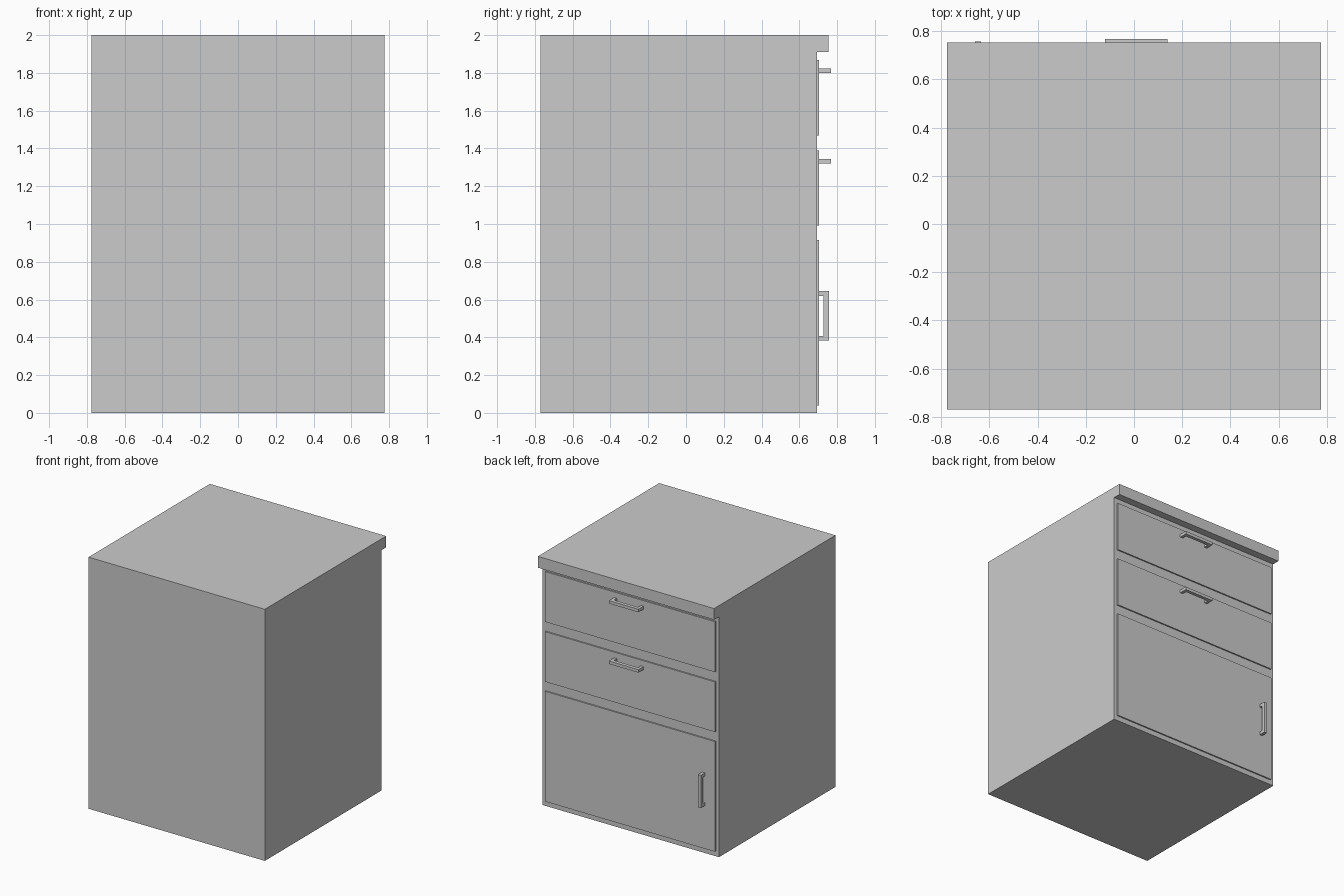
import bpy, bmesh
from mathutils import Vector

if "Cube" in bpy.data.objects:
    bpy.data.objects.remove(bpy.data.objects["Cube"])


def extrude(name, profile, step):
    """Extrude a closed planar profile along a vector."""
    bm = bmesh.new()
    face = bm.faces.new([bm.verts.new(p) for p in profile])
    res = bmesh.ops.extrude_face_region(bm, geom=[face])
    moved = [v for v in res["geom"] if isinstance(v, bmesh.types.BMVert)]
    bmesh.ops.translate(bm, verts=moved, vec=Vector(step))
    bmesh.ops.recalc_face_normals(bm, faces=bm.faces)
    mesh = bpy.data.meshes.new(name)
    bm.to_mesh(mesh)
    bm.free()
    obj = bpy.data.objects.new(name, mesh)
    bpy.context.collection.objects.link(obj)
    return obj


HALF_W, BACK, FACE = 0.775, -0.77, 0.693
PANEL_FRONT = 0.704


def panel(name, z0, z1):
    w = 0.747
    extrude(name, [(-w, FACE - 0.01, z0), (w, FACE - 0.01, z0),
                   (w, FACE - 0.01, z1), (-w, FACE - 0.01, z1)],
            (0, PANEL_FRONT - FACE + 0.01, 0))


def handle(name, start, end, reach, to_point, step):
    """U-shaped pull: two legs and a bar, drawn along one axis and depth."""
    t, root, inner = 0.024, PANEL_FRONT - 0.002, reach - 0.028
    outline = [(start, root), (start, reach), (end, reach), (end, root),
               (end - t, root), (end - t, inner), (start + t, inner), (start + t, root)]
    extrude(name, [to_point(a, y) for a, y in outline], step)


# Cabinet body with overhanging worktop lip
side = [(BACK, 0), (FACE, 0), (FACE, 1.91), (0.754, 1.91), (0.754, 2), (BACK, 2)]
extrude("cabinet_body", [(-HALF_W, y, z) for y, z in side], (2 * HALF_W, 0, 0))

# Drawer fronts with horizontal pulls
for label, z0, z1, hz in (("upper", 1.468, 1.868, 1.80), ("lower", 0.992, 1.39, 1.32)):
    panel(label + "_drawer_front", z0, z1)
    handle(label + "_drawer_handle", -0.12, 0.14, 0.768,
           lambda a, y: (a, y, hz), (0, 0, 0.024))

# Door with vertical pull
panel("door", 0.04, 0.916)
handle("door_handle", 0.384, 0.644, 0.757,
       lambda a, y: (-0.66, y, a), (0.025, 0, 0))
